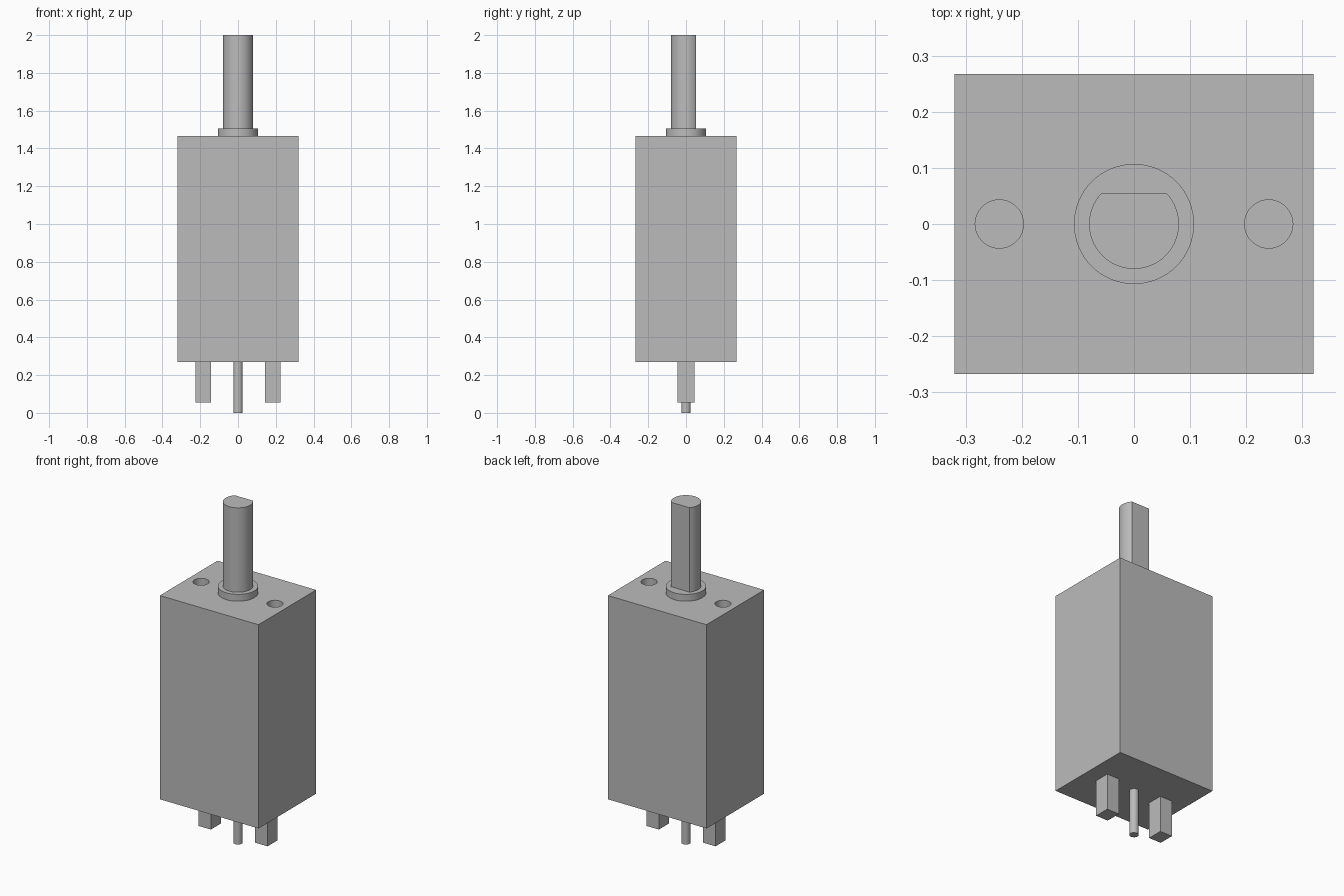
import bpy
import math

if "Cube" in bpy.data.objects:
    bpy.data.objects.remove(bpy.data.objects["Cube"])

grey = bpy.data.materials.new("plain_grey")
grey.use_nodes = True
colour = (0.5, 0.5, 0.5, 1)
grey.diffuse_color = colour
grey.node_tree.nodes["Principled BSDF"].inputs["Base Color"].default_value = colour


def prism(name, outline, bottom, top, smooth=False):
    """Extrude a counter-clockwise outline from bottom to top."""
    n = len(outline)
    verts = [(x, y, z) for z in (bottom, top) for x, y in outline]
    faces = [tuple(reversed(range(n))), tuple(range(n, 2 * n))]
    faces += [(i, (i + 1) % n, n + (i + 1) % n, n + i) for i in range(n)]
    mesh = bpy.data.meshes.new(name)
    mesh.from_pydata(verts, [], faces)
    mesh.materials.append(grey)
    obj = bpy.data.objects.new(name, mesh)
    bpy.context.collection.objects.link(obj)
    if smooth:
        smooth_sides(obj)
    return obj


def smooth_sides(obj):
    bpy.ops.object.select_all(action='DESELECT')
    obj.select_set(True)
    bpy.context.view_layer.objects.active = obj
    bpy.ops.object.shade_smooth_by_angle(angle=math.radians(30))


def rect(cx, half_x, half_y):
    return [(cx - half_x, -half_y), (cx + half_x, -half_y),
            (cx + half_x, half_y), (cx - half_x, half_y)]


def arc(radius, cx=0, start=0, sweep=math.tau, steps=64):
    count = steps if sweep == math.tau else steps + 1
    return [(cx + radius * math.cos(start + sweep * i / steps),
             radius * math.sin(start + sweep * i / steps)) for i in range(count)]


# Body block with two blind mounting holes in the top
body = prism("body", rect(0, 0.32, 0.267), 0.27, 1.465)
for side in (-1, 1):
    cutter = prism("hole_cutter", arc(0.043, side * 0.24), 1.265, 1.6)
    cutter.hide_render = True
    cut = body.modifiers.new("mounting_hole", 'BOOLEAN')
    cut.operation = 'DIFFERENCE'
    cut.solver = 'EXACT'
    cut.object = cutter
    bpy.context.view_layer.objects.active = body
    bpy.ops.object.modifier_apply(modifier=cut.name)
    bpy.data.objects.remove(cutter)
smooth_sides(body)

# Collar and D-shaped shaft with its flat at the back
prism("collar", arc(0.107), 1.455, 1.505, True)
flat = math.asin(0.054 / 0.08)
prism("shaft", arc(0.08, start=math.pi - flat, sweep=math.pi + 2 * flat), 1.495, 2, True)

# Terminals and rear pin underneath
for label, side in (("left", 1), ("right", -1)):
    prism(label + "_terminal", rect(side * 0.184, 0.04, 0.046), 0.055, 0.28)
prism("rear_pin", arc(0.025), 0, 0.28, True)
